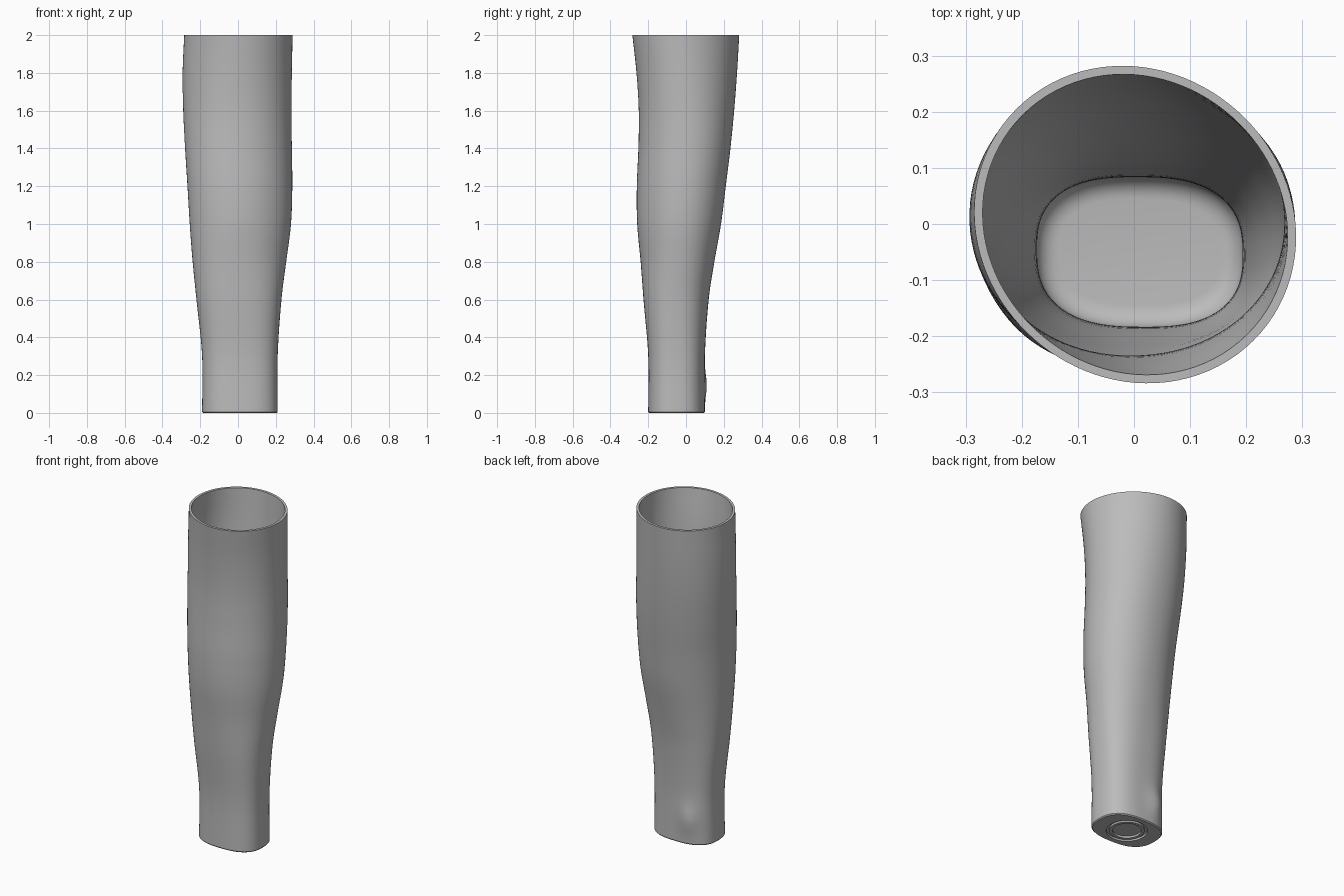
import bpy
import bmesh
from math import cos, sin, pi, exp, copysign

cube = bpy.data.objects.get("Cube")
if cube:
    bpy.data.objects.remove(cube, do_unlink=True)

SEGMENTS = 96
LEVELS = 48
WALL = 0.015
HEIGHT = 2.0
FLOOR = 0.035

# Outline stations: height, x min, x max, y min, y max, squareness, diagonal skew
STATIONS = [
    (0.0, -0.19, 0.21, -0.2, 0.1, 2.6, 0.01),
    (0.3, -0.19, 0.21, -0.2, 0.1, 2.6, 0.01),
    (0.6, -0.22, 0.23, -0.225, 0.12, 2.4, 0),
    (0.8, -0.24, 0.255, -0.24, 0.15, 2.2, -0.02),
    (1.0, -0.255, 0.28, -0.258, 0.185, 2.1, -0.03),
    (1.2, -0.267, 0.287, -0.26, 0.21, 2.1, -0.03),
    (1.4, -0.28, 0.285, -0.252, 0.235, 2.1, -0.02),
    (1.6, -0.29, 0.283, -0.25, 0.255, 2.05, 0),
    (1.8, -0.293, 0.285, -0.262, 0.27, 2, 0.02),
    (2.0, -0.284, 0.288, -0.283, 0.281, 2, 0.04),
]


def station_at(z):
    """Smoothly interpolate the outline stations at a height."""
    last = len(STATIONS) - 1
    i = max(k for k in range(last) if STATIONS[k][0] <= z or k == 0)
    a, b = STATIONS[i], STATIONS[i + 1]
    before, after = STATIONS[max(i - 1, 0)], STATIONS[min(i + 2, last)]
    span = b[0] - a[0]
    t = (z - a[0]) / span
    values = []
    for p, q, r, s in zip(before[1:], a[1:], b[1:], after[1:]):
        m1 = (r - p) / (b[0] - before[0]) * span
        m2 = (s - q) / (after[0] - a[0]) * span
        h = t * t * (3 - 2 * t)
        values.append(q + (r - q) * h + m1 * t * (1 - t) ** 2 - m2 * t * t * (1 - t))
    return values


def power(v, n):
    return copysign(abs(v) ** (2 / n), v)


def limb_ring(z, inset=0.0, at=None, bump=True):
    """Rounded outline at height z, pulled in by inset."""
    x0, x1, y0, y1, n, skew = station_at(z if at is None else at)
    points = []
    for k in range(SEGMENTS):
        a = 2 * pi * k / SEGMENTS
        r = 1 - skew * sin(2 * a)
        x = (x0 + x1) / 2 + ((x1 - x0) / 2 - inset) * r * power(cos(a), n)
        y = (y0 + y1) / 2 + ((y1 - y0) / 2 - inset) * r * power(sin(a), n)
        # Bony bump low on the back
        if bump and sin(a) > 0:
            push = 0.017 * exp(-((x + 0.08) / 0.06) ** 2 - ((z - 0.15) / 0.08) ** 2) * sin(a)
            x, y = x - push * 0.5, y + push
        points.append((x, y, z))
    return points


def round_ring(radius, z):
    """Circle on the underside."""
    return [(0.01 + radius * cos(2 * pi * k / SEGMENTS),
             -0.05 + radius * sin(2 * pi * k / SEGMENTS), z) for k in range(SEGMENTS)]


# Underside with a round groove and a shallow central recess
DEPTH = 0.012
rings = [round_ring(r, z) for r, z in (
    (0.08, DEPTH), (0.08, 0), (0.098, 0), (0.098, DEPTH), (0.115, DEPTH), (0.115, 0))]

# Outer wall up to the rim
rings.append(limb_ring(0, 0.005))
rings.append(limb_ring(0.006))
rings += [limb_ring(HEIGHT * i / LEVELS) for i in range(1, LEVELS + 1)]

# Inner wall down to the filleted floor
FILLET = 0.04
rings += [limb_ring(HEIGHT * i / LEVELS, WALL, bump=False) for i in range(LEVELS, 1, -1)]
for i in range(7):
    a = pi / 2 * i / 6
    z = FLOOR + FILLET * (1 - sin(a))
    rings.append(limb_ring(z, WALL + FILLET * (1 - cos(a)), bump=False))

# Loft all rings into one closed shell
bm = bmesh.new()
loops = [[bm.verts.new(p) for p in ring] for ring in rings]
for low, high in zip(loops, loops[1:]):
    for k in range(SEGMENTS):
        j = (k + 1) % SEGMENTS
        bm.faces.new((low[k], low[j], high[j], high[k]))
bm.faces.new(list(reversed(loops[0])))
bm.faces.new(loops[-1])
bmesh.ops.recalc_face_normals(bm, faces=bm.faces[:])
mesh = bpy.data.meshes.new("limb_sleeve")
bm.to_mesh(mesh)
bm.free()
sleeve = bpy.data.objects.new("limb_sleeve", mesh)
bpy.context.collection.objects.link(sleeve)

# Plain grey material
grey = bpy.data.materials.new("plain_grey")
grey.use_nodes = True
colour = (0.5, 0.5, 0.5, 1)
grey.diffuse_color = colour
grey.node_tree.nodes["Principled BSDF"].inputs["Base Color"].default_value = colour
mesh.materials.append(grey)

# Smooth shading with crisp rim and base edges
bpy.ops.object.select_all(action="DESELECT")
sleeve.select_set(True)
bpy.context.view_layer.objects.active = sleeve
bpy.ops.object.shade_smooth_by_angle(angle=pi / 6)
